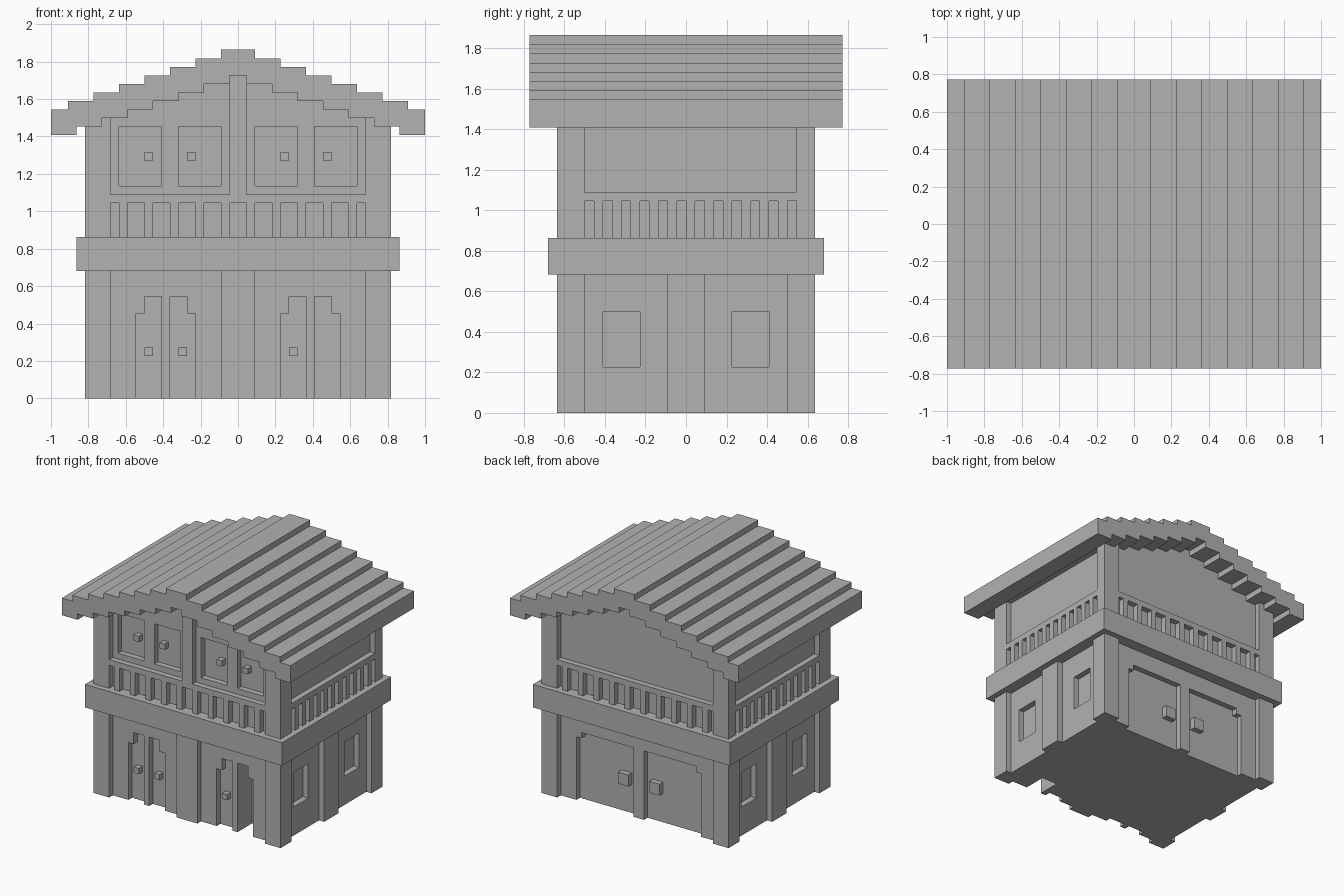
import bpy
import bmesh
from mathutils import Vector

U = 1 / 22  # one block of the grid the house is laid out on

if "Cube" in bpy.data.objects:
    bpy.data.objects.remove(bpy.data.objects["Cube"], do_unlink=True)

stone = bpy.data.materials.new("plain_grey")
stone.use_nodes = True
grey = (0.445, 0.445, 0.445, 1)
stone.diffuse_color = grey
stone.node_tree.nodes["Principled BSDF"].inputs["Base Color"].default_value = grey


def add_prism(bm, outline, axis, lo, hi):
    """Extrude an (across, z) outline along the x or y axis."""
    def place(a, z, d):
        return Vector((a, d, z) if axis == "y" else (d, a, z)) * U
    face = bm.faces.new([bm.verts.new(place(a, z, lo)) for a, z in outline])
    out = bmesh.ops.extrude_face_region(bm, geom=[face])
    verts = [v for v in out["geom"] if isinstance(v, bmesh.types.BMVert)]
    shift = place(0, 0, hi) - place(0, 0, lo)
    bmesh.ops.translate(bm, verts=verts, vec=shift)


def add_box(bm, x, y, z):
    add_prism(bm, rect(*x, *z), "y", *y)


def rect(a0, a1, z0, z1):
    return [(a0, z0), (a1, z0), (a1, z1), (a0, z1)]


def flip(outline):
    return [(-a, z) for a, z in outline]


def finish(name, bm):
    bmesh.ops.recalc_face_normals(bm, faces=bm.faces)
    mesh = bpy.data.meshes.new(name)
    bm.to_mesh(mesh)
    bm.free()
    mesh.materials.append(stone)
    obj = bpy.data.objects.new(name, mesh)
    bpy.context.collection.objects.link(obj)
    return obj


def boxes(name, items):
    bm = bmesh.new()
    for item in items:
        add_box(bm, *item)
    return finish(name, bm)


def both(a, b):
    return [(a, b), (-b, -a)]


def stairs(first, peak):
    """Stepped slope, ridge to eave, each tread three blocks wide."""
    pts, x, z = [(first, peak)], first, peak
    while x < 22:
        z -= 1
        pts.append((x, z))
        x = min(x + 3, 22)
        pts.append((x, z))
    return pts


# Stepped roof
upper, lower = stairs(2, 41), stairs(1, 38)
half = upper + lower[::-1]
bm = bmesh.new()
add_prism(bm, half + flip(half)[::-1], "y", -17, 17)
finish("roof", bm)

# Wall core, its gable tucked into the roof
bm = bmesh.new()
gable = [(x, z + 0.5) for x, z in lower if x < 17] + [(17, 32.5), (17, 0)]
add_prism(bm, gable + flip(gable)[::-1], "y", -13, 13)
walls = finish("walls", bm)

# Openings cut into the walls
bm = bmesh.new()
outer = [(9, -1), (12, -1), (12, 10), (11, 10), (11, 12), (9, 12)]
inner = [(5, -1), (8, -1), (8, 12), (6, 12), (6, 10), (5, 10)]
gate = [(1, -1), (12, -1), (12, 11), (11, 11), (11, 12), (1, 12)]
for shape in (inner, flip(inner), flip(outer)):
    add_prism(bm, shape, "y", -20, -12)
add_prism(bm, outer, "y", -20, -9)
for shape in (gate, flip(gate)):
    add_prism(bm, shape, "y", 12, 20)
for span in both(2, 7) + both(9, 14):
    add_prism(bm, rect(*span, 25, 32), "y", -20, -12)
for span in both(5, 9):
    for depth in both(16, 20):
        add_prism(bm, rect(*span, 5, 11), "x", *depth)
cutter = finish("opening_cutter", bm)
cutter.hide_render = True
cut = walls.modifiers.new("openings", "BOOLEAN")
cut.operation = "DIFFERENCE"
cut.solver = "EXACT"
cut.object = cutter
bpy.context.view_layer.objects.active = walls
bpy.ops.object.modifier_apply(modifier=cut.name)
bpy.data.objects.remove(cutter, do_unlink=True)

# Corner posts and middle posts
boxes("lower_corner_posts", [(x, y, (0, 15)) for x in both(15, 18) for y in both(11, 14)])
boxes("upper_corner_posts", [(x, y, (19, 33)) for x in both(15, 18)
                             for y in ((-14, -11), (12, 14))])
boxes("lower_side_posts", [(x, (-2, 2), (0, 15)) for x in both(16.5, 18)])
boxes("lower_front_post", [((-2, 2), (-14, -12.5), (0, 15))])
boxes("upper_front_post", [((-1, 1), (-14, -12.5), (24, 38.5))])

# Balcony band, railing and balusters
boxes("balcony_band", [((-19, 19), (-15, 15), (15, 19))])
boxes("hand_rail", [((-18, 18), (-14, 14), (23, 24))])
boxes("end_balusters", [((x, x + 1), y, (19, 23)) for x in range(-14, 15, 3)
                        for y in both(13, 14)])
boxes("side_balusters", [(x, (y, y + 1), (19, 23)) for y in range(-10, 11, 2)
                         for x in both(17, 18)])

# Door, window and gate handles
boxes("window_knobs", [(x, (-13, -12), (28, 29)) for x in both(5, 6) + both(10, 11)])
boxes("door_knobs", [((x, x + 1), (-13, -12), (5, 6)) for x in (-11, -7, 6)])
boxes("gate_knobs", [(x, (12, 13), (5, 7)) for x in both(2, 4)])
